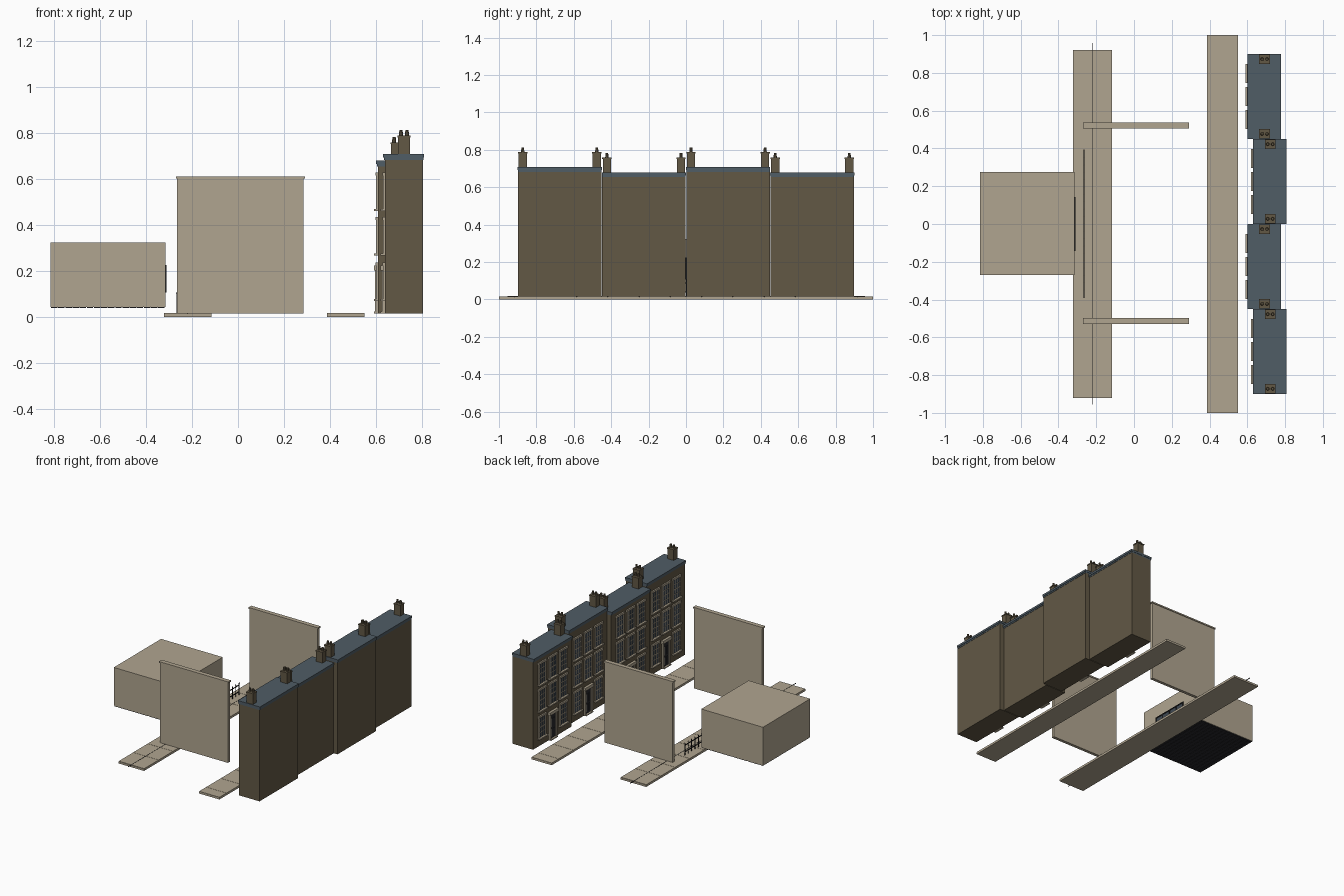
import bpy, bmesh
from mathutils import Matrix, Vector

if "Cube" in bpy.data.objects:
    bpy.data.objects.remove(bpy.data.objects["Cube"])


def material(name, rgb):
    lin = [((c / 255 + 0.055) / 1.055) ** 2.4 for c in rgb] + [1]
    m = bpy.data.materials.new(name)
    m.use_nodes = True
    m.diffuse_color = lin
    m.node_tree.nodes["Principled BSDF"].inputs["Base Color"].default_value = lin
    return m


STONE = material("pale stone", (176, 165, 144))
BRICK = material("brown brick", (98, 88, 69))
SLATE = material("blue slate", (80, 93, 102))
IRON = material("black iron", (28, 28, 30))
GLASS = material("dark glass", (62, 72, 82))
DOOR = material("dark door paint", (40, 40, 44))


class Part:
    """Collects boxes and cylinders into one object."""

    def __init__(self, name, mat):
        self.name, self.mat, self.bm = name, mat, bmesh.new()

    def box(self, x0, x1, y0, y1, z0, z1):
        lo, hi = Vector((x0, y0, z0)), Vector((x1, y1, z1))
        m = Matrix.Translation((lo + hi) / 2) @ Matrix.Diagonal((*(hi - lo), 1))
        bmesh.ops.create_cube(self.bm, size=1, matrix=m)

    def post(self, x, y, z0, z1, r, r2=None, sides=8):
        bmesh.ops.create_cone(self.bm, cap_ends=True, segments=sides, radius1=r,
                              radius2=r if r2 is None else r2, depth=z1 - z0,
                              matrix=Matrix.Translation((x, y, (z0 + z1) / 2)))

    def finish(self):
        mesh = bpy.data.meshes.new(self.name)
        self.bm.to_mesh(mesh)
        self.bm.free()
        mesh.materials.append(self.mat)
        ob = bpy.data.objects.new(self.name, mesh)
        bpy.context.collection.objects.link(ob)
        return ob


def paving(name, x0, x1, end):
    """Kerbed pavement: a bed with flagstones laid on it."""
    p = Part(name, STONE)
    p.box(x0, x1, -end, end, 0, 0.013)
    step, gap = 0.167, 0.001
    for i in range(-6, 7):
        a, b = max(-end, (i - 0.5) * step), min(end, (i + 0.5) * step)
        if b - a > 0.02:
            p.box(x0, x1, a + gap, b - gap, 0.012, 0.016)
    p.finish()


def window(y, x, z, trim, bars, glass, h=0.145, w=0.07):
    """Sash window with surround, sill and glazing bars, facing -x."""
    l, r, t = y - w / 2, y + w / 2, z + h
    glass.box(x - 0.003, x + 0.002, l, r, z, t)
    for a, b in ((l - 0.009, l), (r, r + 0.009)):
        trim.box(x - 0.008, x + 0.002, a, b, z, t)
    trim.box(x - 0.01, x + 0.002, l - 0.013, r + 0.013, t, t + 0.014)
    trim.box(x - 0.018, x + 0.002, l - 0.015, r + 0.015, z - 0.009, z)
    for f in (1 / 3, 2 / 3):
        c = l + w * f
        bars.box(x - 0.005, x, c - 0.0015, c + 0.0015, z, t)
    for f in (0.25, 0.5, 0.75):
        c, k = z + h * f, 0.003 if f == 0.5 else 0.0015
        bars.box(x - 0.006, x, l, r, c - k, c + k)


def house(tag, yc, x, top):
    half, back = 0.223, x + 0.165
    p = Part(tag + "_walls", BRICK)
    p.box(x, back, yc - half, yc + half, 0.015, top)
    p.finish()

    # Layered flat roof with eaves
    p = Part(tag + "_roof", SLATE)
    p.box(x - 0.004, back + 0.002, yc - half, yc + half, top, top + 0.01)
    p.box(x - 0.008, back + 0.005, yc - half - 0.002, yc + half + 0.002, top + 0.01, top + 0.025)
    p.finish()

    # Chimney stacks and paired pots
    stack, pots = Part(tag + "_chimneys", BRICK), Part(tag + "_chimney_pots", BRICK)
    for y in (yc - 0.198, yc + 0.198):
        cx, z = x + 0.083, top + 0.025
        stack.box(cx - 0.026, cx + 0.026, y - 0.022, y + 0.022, z, z + 0.072)
        stack.box(cx - 0.028, cx + 0.028, y - 0.025, y + 0.025, z + 0.072, z + 0.08)
        for dx in (-0.013, 0.013):
            pots.post(cx + dx, y, z + 0.08, z + 0.104, 0.009, 0.007)
    stack.finish()
    pots.finish()

    # Three storeys of windows, with the door in the middle of the lowest
    trim = Part(tag + "_stone_trim", STONE)
    bars = Part(tag + "_glazing_bars", STONE)
    glass = Part(tag + "_window_glass", GLASS)
    for floor, z in enumerate((0.077, 0.275, 0.468)):
        for dy in (-0.122, 0, 0.122):
            if floor or dy:
                window(yc + dy, x, z, trim, bars, glass)
    door = Part(tag + "_door", DOOR)
    door.box(x - 0.004, x + 0.002, yc - 0.03, yc + 0.03, 0.02, 0.195)
    for dy in (-0.014, 0.014):
        for z0, z1 in ((0.035, 0.09), (0.105, 0.165)):
            door.box(x - 0.007, x, yc + dy - 0.009, yc + dy + 0.009, z0, z1)
    door.finish()
    for s in (-1, 1):
        c = yc + s * 0.036
        trim.box(x - 0.012, x + 0.002, c - 0.006, c + 0.006, 0.015, 0.2)
    trim.box(x - 0.018, x + 0.002, yc - 0.05, yc + 0.05, 0.2, 0.222)
    trim.box(x - 0.018, x + 0.002, yc - 0.042, yc + 0.042, 0.015, 0.022)
    for part in (trim, bars, glass):
        part.finish()


# Terrace of four houses, alternately set back and taller
for i in range(4):
    tall = i % 2 == 0
    house(f"house_{i + 1}", -0.675 + 0.45 * i, 0.638 if tall else 0.608, 0.682 if tall else 0.653)

paving("near_pavement", -0.322, -0.116, 0.92)
paving("terrace_pavement", 0.386, 0.55, 1.0)

# Narrow channel running along the near pavement
p = Part("pavement_channel", IRON)
p.box(-0.222, -0.219, -0.955, 0.958, 0.013, 0.017)
p.finish()

# Freestanding end walls with coping
for name, y in (("front_wall", -0.513), ("back_wall", 0.522)):
    p = Part(name, STONE)
    p.box(-0.265, 0.285, y - 0.011, y + 0.011, 0.015, 0.6)
    p.box(-0.27, 0.291, y - 0.016, y + 0.016, 0.6, 0.61)
    p.finish()

# Plain block with a boarded underside
p = Part("block", STONE)
p.box(-0.815, -0.316, -0.271, 0.275, 0.043, 0.322)
p.finish()
p = Part("block_underside_boards", DOOR)
for i in range(16):
    x = -0.812 + i * 0.031
    p.box(x, x + 0.028, -0.268, 0.272, 0.038, 0.044)
p.finish()

# Wide window on the street side of the block
p = Part("block_window_glass", GLASS)
p.box(-0.317, -0.313, -0.14, 0.14, 0.11, 0.22)
p.finish()
p = Part("block_window_frame", IRON)
for z in (0.11, 0.22):
    p.box(-0.317, -0.31, -0.144, 0.144, z - 0.004, z + 0.004)
for i in range(5):
    y = -0.14 + 0.07 * i
    p.box(-0.317, -0.31, y - 0.004, y + 0.004, 0.11, 0.22)
p.finish()

# Iron railings in front of the block
p = Part("railings", IRON)
for z in (0.04, 0.088):
    p.box(-0.267, -0.263, -0.39, 0.395, z - 0.003, z + 0.003)
for i in range(21):
    y = -0.388 + i * 0.039
    p.post(-0.265, y, 0.014, 0.1, 0.003, sides=6)
    p.post(-0.265, y, 0.1, 0.11, 0.004, 0.0, sides=6)
p.finish()
